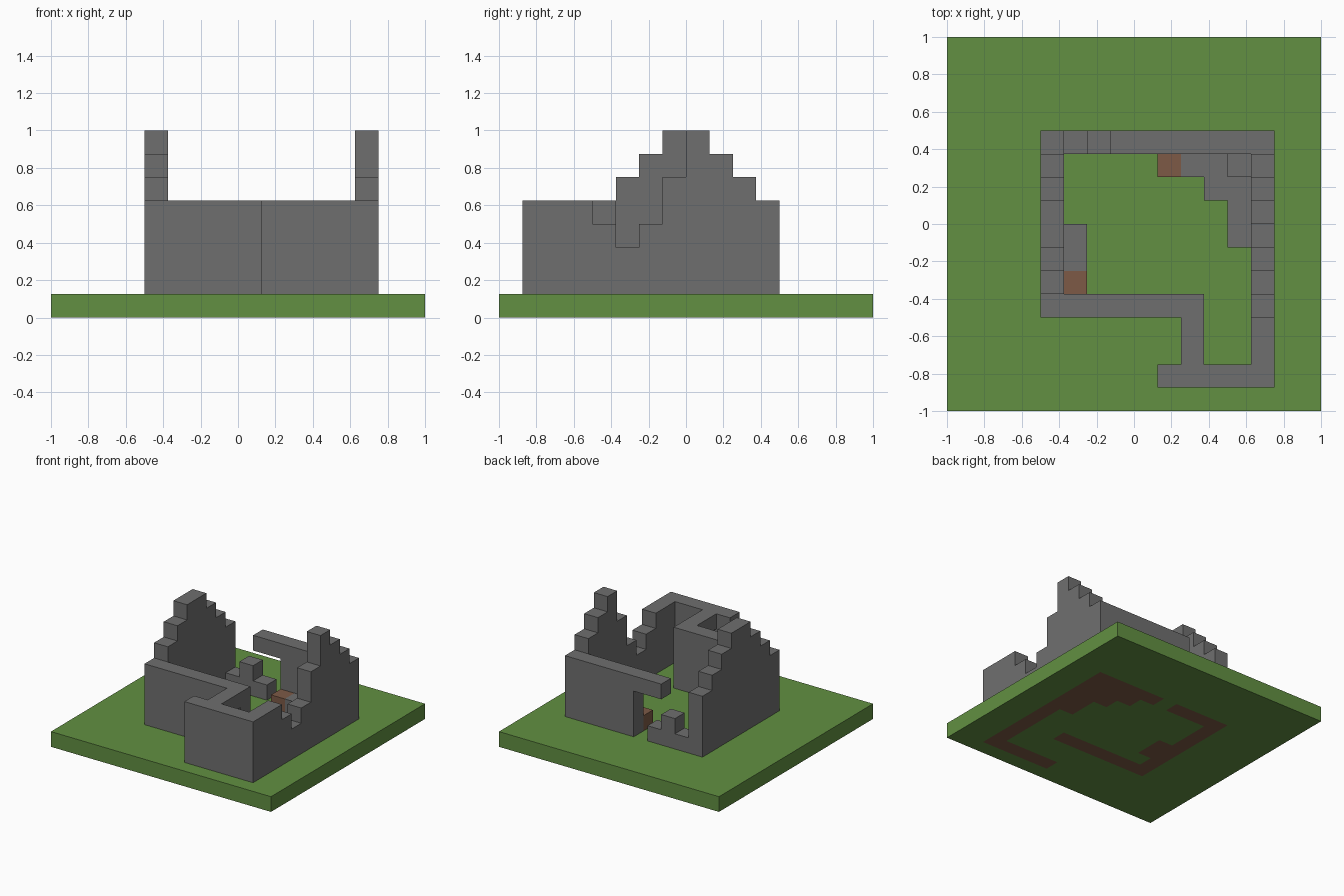
import bpy, bmesh

U = 0.125          # one block
N = 16             # ground is N x N blocks
footprint = set()  # ground cells that carry masonry

if "Cube" in bpy.data.objects:
    bpy.data.objects.remove(bpy.data.objects["Cube"])


def material(name, rgb):
    m = bpy.data.materials.new(name)
    m.use_nodes = True
    m.diffuse_color = (*rgb, 1)
    bsdf = m.node_tree.nodes["Principled BSDF"]
    bsdf.inputs["Base Color"].default_value = (*rgb, 1)
    bsdf.inputs["Roughness"].default_value = 0.9
    return m


stone = material("grey stone", (0.159, 0.159, 0.159))
grass = material("grass green", (0.122, 0.279, 0.054))
dirt = material("brown dirt", (0.205, 0.102, 0.061))


def finish(name, bm, *mats):
    bmesh.ops.recalc_face_normals(bm, faces=bm.faces)
    me = bpy.data.meshes.new(name)
    bm.to_mesh(me)
    bm.free()
    for m in mats:
        me.materials.append(m)
    ob = bpy.data.objects.new(name, me)
    bpy.context.collection.objects.link(ob)
    return ob


def wall(name, cx, cy, axis, spans, mat=stone):
    """One-block-thick wall from cell (cx, cy) along axis.
    Each span is (length, bottom, top) in blocks above the ground."""
    top, under, t = [], [], 0
    for length, lo, hi in spans:
        top += [(t, hi), (t + length, hi)]
        under += [(t, lo), (t + length, lo)]
        if lo == 0 and mat is stone:
            for i in range(t, t + length):
                footprint.add((cx + i, cy) if axis == "x" else (cx, cy + i))
        t += length
    outline = []
    for p in top + under[::-1]:
        if not outline or outline[-1] != p:
            outline.append(p)
    # drop points in the middle of straight runs
    n = len(outline)
    outline = [p for i, p in enumerate(outline)
               if not any(outline[i - 1][k] == p[k] == outline[(i + 1) % n][k] for k in (0, 1))]
    bm = bmesh.new()
    verts = []
    for s, h in outline:
        x, y = (cx + s, cy) if axis == "x" else (cx, cy + s)
        verts.append(bm.verts.new(((x - N / 2) * U, (y - N / 2) * U, (h + 1) * U)))
    face = bm.faces.new(verts)
    out = bmesh.ops.extrude_face_region(bm, geom=[face])
    shift = (0, U, 0) if axis == "x" else (U, 0, 0)
    bmesh.ops.translate(bm, vec=shift, verts=[v for v in out["geom"] if isinstance(v, bmesh.types.BMVert)])
    return finish(name, bm, mat)


def steps(*heights):
    return [(1, 0, h) for h in heights]


# Outer walls, crumbled into steps
wall("left_side_wall", 13, 1, "y", [(3, 0, 4)] + steps(3, 2, 3, 5, 7, 6, 5, 4))
wall("right_side_wall", 4, 4, "y", steps(4, 5, 6, 7, 7, 6, 5, 4))
wall("front_wall", 5, 4, "x", [(5, 0, 4)])
wall("porch_front_wall", 9, 1, "x", [(4, 0, 4)])
wall("porch_doorway_wall", 10, 2, "y", [(2, 3, 4), (1, 0, 4)])

# Back wall with a broken lintel over the gap
wall("back_wall", 7, 11, "x", [(2, 3, 4), (4, 0, 4)])
wall("back_wall_stub", 5, 11, "x", steps(1, 2, 1))

# Rubble and dirt inside
wall("corner_rubble_back", 10, 10, "x", steps(1, 1, 2))
wall("corner_rubble_middle", 11, 9, "x", [(2, 0, 1)])
wall("corner_rubble_front", 12, 7, "y", [(2, 0, 1)])
wall("side_rubble", 5, 6, "y", [(2, 0, 1)])
wall("back_dirt_block", 9, 10, "x", [(1, 0, 1)], dirt)
wall("front_dirt_block", 5, 5, "x", [(1, 0, 1)], dirt)

# Grass slab, with bare dirt on the underside below the masonry
bm = bmesh.new()
bmesh.ops.create_grid(bm, x_segments=N, y_segments=N, size=1)
out = bmesh.ops.extrude_face_region(bm, geom=bm.faces[:], use_keep_orig=True)
bmesh.ops.translate(bm, vec=(0, 0, U), verts=[v for v in out["geom"] if isinstance(v, bmesh.types.BMVert)])
for f in bm.faces:
    c = f.calc_center_median()
    cell = (int((c.x + 1) / U), int((c.y + 1) / U))
    f.material_index = int(c.z < 0.01 and cell in footprint)
bmesh.ops.dissolve_limit(bm, angle_limit=0.01, verts=bm.verts[:], edges=bm.edges[:], delimit={"MATERIAL"})
finish("ground", bm, grass, dirt)
